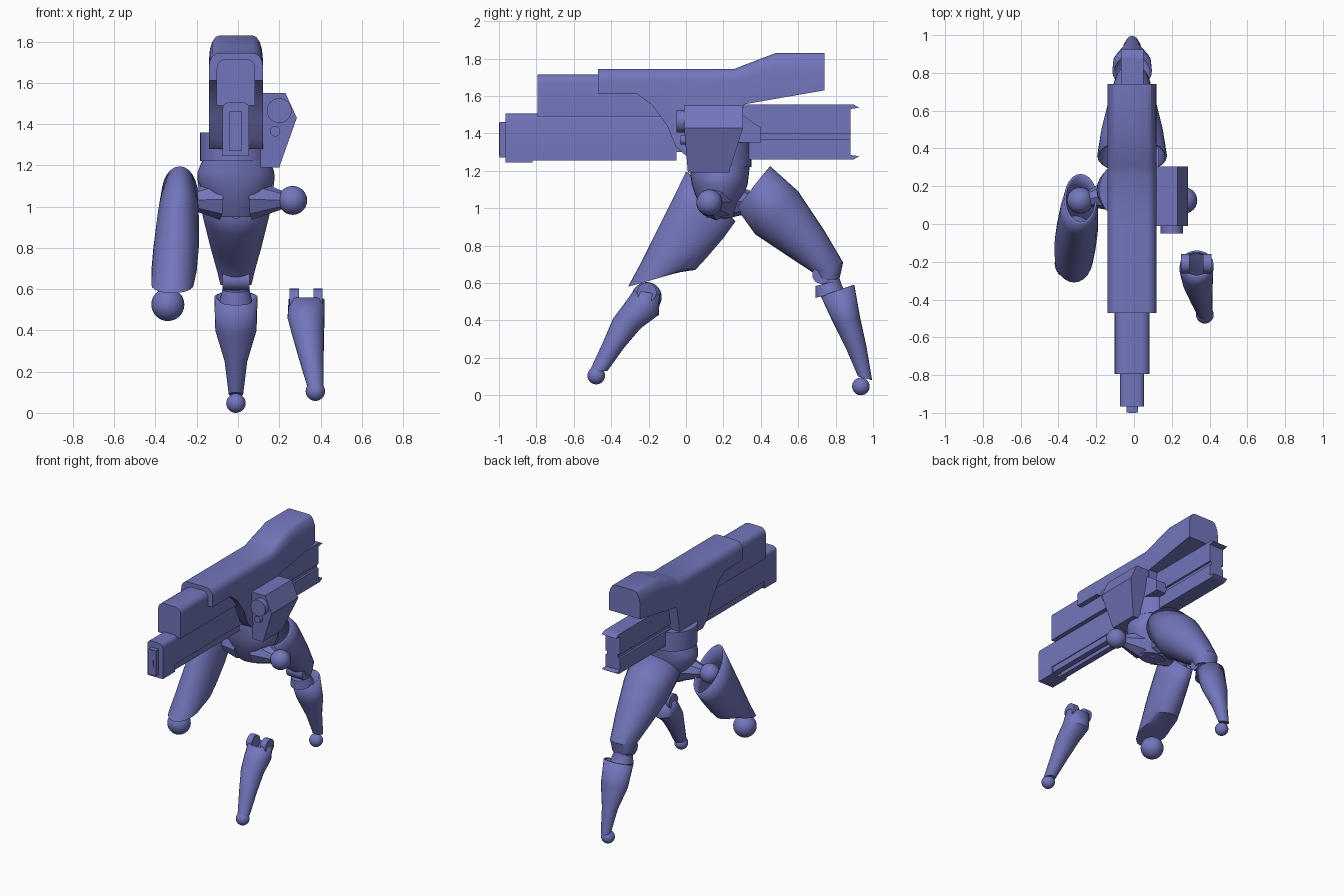
import bpy, bmesh, math
from mathutils import Vector

if "Cube" in bpy.data.objects:
    bpy.data.objects.remove(bpy.data.objects["Cube"])

blue = bpy.data.materials.new("slate_blue")
blue.use_nodes = True
blue.diffuse_color = (0.17, 0.18, 0.50, 1)
blue.node_tree.nodes["Principled BSDF"].inputs["Base Color"].default_value = blue.diffuse_color
CX = -0.01  # plane of symmetry of the body


def finish(name, bm, shell=0):
    bmesh.ops.recalc_face_normals(bm, faces=bm.faces)
    mesh = bpy.data.meshes.new(name)
    bm.to_mesh(mesh)
    bm.free()
    mesh.materials.append(blue)
    ob = bpy.data.objects.new(name, mesh)
    bpy.context.collection.objects.link(ob)
    bpy.ops.object.select_all(action='DESELECT')
    ob.select_set(True)
    bpy.context.view_layer.objects.active = ob
    bpy.ops.object.shade_smooth_by_angle(angle=math.radians(32))
    if shell:
        mod = ob.modifiers.new("thickness", 'SOLIDIFY')
        mod.thickness = shell
        mod.offset = -1
    return ob


def loft(name, rings, cap_start=True, cap_end=True, shell=0):
    bm = bmesh.new()
    loops = [[bm.verts.new(p) for p in ring] for ring in rings]
    n = len(loops[0])
    for a, b in zip(loops, loops[1:]):
        for i in range(n):
            j = (i + 1) % n
            bm.faces.new((a[i], a[j], b[j], b[i]))
    if cap_start:
        bm.faces.new(loops[0])
    if cap_end:
        bm.faces.new(loops[-1])
    return finish(name, bm, shell)


def limb(name, sections, shell=0.012):
    """Tapered shell: each section has front (y, z), back (y, z), min x, max x."""
    rings = []
    for front, back, x0, x1 in sections:
        f, b = Vector((0, *front)), Vector((0, *back))
        ring = []
        for i in range(24):
            a = math.tau * i / 24
            p = (f + b) / 2 + (b - f) / 2 * math.cos(a)
            p.x = (x0 + x1) / 2 + (x1 - x0) / 2 * math.sin(a)
            ring.append(p)
        rings.append(ring)
    return loft(name, rings, False, True, shell)


def rail(name, half, z0, z1, y0, y1, r=0, x=CX):
    """Long block with rounded upper edges."""
    bm = bmesh.new()
    bmesh.ops.create_cube(bm, size=1)
    for v in bm.verts:
        v.co = (x + v.co.x * 2 * half, (y0 + y1) / 2 + v.co.y * (y1 - y0),
                (z0 + z1) / 2 + v.co.z * (z1 - z0))
    if r:
        top = [e for e in bm.edges if all(v.co.z > z1 - 1e-4 for v in e.verts)
               and abs(e.verts[0].co.x - e.verts[1].co.x) < 1e-4]
        bmesh.ops.bevel(bm, geom=top, offset=r, segments=4, profile=0.5, affect='EDGES')
    return finish(name, bm)


def ball(name, pos, r):
    bm = bmesh.new()
    bmesh.ops.create_uvsphere(bm, u_segments=24, v_segments=14, radius=r)
    bmesh.ops.translate(bm, verts=bm.verts, vec=pos)
    return finish(name, bm)


def rod(name, a, b, r0, r1, sides=24):
    a, b = Vector(a), Vector(b)
    bm = bmesh.new()
    bmesh.ops.create_cone(bm, cap_ends=True, segments=sides, radius1=r0, radius2=r1,
                          depth=(b - a).length)
    bmesh.ops.transform(bm, verts=bm.verts,
                        matrix=(b - a).to_track_quat('Z', 'Y').to_matrix().to_4x4())
    bmesh.ops.translate(bm, verts=bm.verts, vec=(a + b) / 2)
    return finish(name, bm)


def extrude_y(name, outline, y0, y1):
    return loft(name, [[(x, y, z) for x, z in outline] for y in (y0, y1)])


# Gun: barrel, keel, muzzle
rail("upper_barrel", 0.093, 1.49, 1.715, -0.795, 0.1, 0.045)
rail("lower_barrel", 0.064, 1.30, 1.505, -0.965, 0.1, 0.03)
rail("muzzle_block", 0.064, 1.245, 1.32, -0.965, -0.82)
for s in (-1, 1):
    rail("keel_rail", 0.022, 1.255, 1.31, -0.83, -0.05, x=CX + s * 0.036)
rail("muzzle_tip", 0.03, 1.27, 1.46, -0.998, -0.95)
half_glass = [(0.02, 1.455), (0.02, 1.41), (0.009, 1.385), (0.009, 1.35), (0.02, 1.325), (0.02, 1.28)]
extrude_y("muzzle_plate", [(CX + x, z) for x, z in half_glass]
          + [(CX - x, z) for x, z in reversed(half_glass)], -1.0, -0.99)

# Gun: rear housing with side grooves and flared end lips
side = [(0.06, 1.26), (0.06, 1.37), (0.045, 1.37), (0.045, 1.40), (0.06, 1.40), (0.06, 1.555)]
extrude_y("rear_housing", [(CX + x, z) for x, z in side]
          + [(CX - x, z) for x, z in reversed(side)], 0.1, 0.88)
for z, d in ((1.555, -1), (1.26, 1)):
    loft("end_lip", [[(CX + s * 0.06, y, z + h) for y, h in
                      ((0.84, 0), (0.895, 0), (0.925, -d * 0.002 + d * 0.02), (0.875, d * 0.025))]
                     for s in (-1, 1)])

# Gun: top cover, swept down to the waist (y, bottom, top, corner drop)
stations = [(-0.47, 1.61, 1.745, .06), (-0.26, 1.61, 1.745, .06), (-0.18, 1.55, 1.745, .06),
            (-0.10, 1.44, 1.745, .06), (-0.055, 1.33, 1.745, .06), (0.0, 1.28, 1.745, .06),
            (0.26, 1.28, 1.745, .06), (0.31, 1.555, 1.765, .07), (0.48, 1.585, 1.83, .11),
            (0.74, 1.63, 1.83, .11)]
rings = []
for y, b, t, drop in stations:
    half = [(0.13, b)] + [(0.08 + 0.05 * math.cos(a), t - drop + drop * math.sin(a))
                          for a in (i * math.pi / 8 for i in range(5))]
    rings.append([(CX + x, y, z) for x, z in half] + [(CX - x, y, z) for x, z in reversed(half)])
loft("top_cover", rings)

# Waist and pelvis, turned about the vertical (z, half width, half depth)
rows = [(0.95, .10, .07), (1.0, .12, .10), (1.07, .16, .13), (1.13, .188, .15), (1.17, .185, .155),
        (1.22, .165, .16)]
loft("pelvis", [[(CX + w * math.cos(i * math.tau / 32), 0.18 + d * math.sin(i * math.tau / 32), z)
                 for i in range(32)] for z, w, d in rows])
rod("waist_collar", (CX - .005, 0.18, 1.22), (CX - .005, 0.18, 1.36), 0.17, 0.17, 32)

# Sensor pod
pod = extrude_y("sensor_pod", [(.11, 1.55), (.23, 1.55), (.285, 1.43), (.20, 1.19), (.11, 1.19)],
                -0.01, 0.305)
for v in pod.data.vertices:  # raked lower rear and front edges
    if v.co.z < 1.25:
        v.co.y = 0.23 if v.co.y > 0.1 else 0.01
rod("main_lens", (0.20, -0.05, 1.465), (0.20, 0.02, 1.465), 0.06, 0.06)
rod("small_lens", (0.18, -0.03, 1.365), (0.18, 0.02, 1.365), 0.025, 0.025)
loft("pod_bracket", [[(x, y, z) for y, z in ((.25, 1.52), (.30, 1.50), (.40, 1.43), (.40, 1.35), (.25, 1.35))]
                     for x in (0.04, 0.13)])

# Hips
for s, label in ((-1, "right"), (1, "left")):
    hip = (CX + s * 0.275, 0.125, 1.03)
    rod(label + "_hip_arm", (CX + s * 0.08, 0.16, 1.035), hip, 0.10, 0.025, 8)
    rod(label + "_hip_cuff", (CX + s * 0.14, 0.145, 1.03), (CX + s * 0.20, 0.135, 1.03), 0.065, 0.045, 8)
    ball(label + "_hip_ball", hip, 0.07)
rod("rear_hip_arm", (CX, 0.2, 1.04), (CX, 0.38, 1.03), 0.10, 0.05, 8)
ball("rear_hip_ball", (CX, 0.38, 1.03), 0.07)

# Right front thigh and knee
limb("right_thigh", [((0.0, 1.195), (0.265, 0.93), -.37, -.195),
                     ((-0.06, 1.07), (0.20, 0.84), -.39, -.19),
                     ((-0.16, 0.87), (0.11, 0.735), -.41, -.19),
                     ((-0.24, 0.71), (0.05, 0.67), -.42, -.20),
                     ((-0.31, 0.58), (-0.03, 0.66), -.42, -.215)])
ball("right_knee_ball", (-0.34, -0.21, 0.525), 0.08)

# Left front shin, knee prongs and foot
limb("left_shin", [((-0.28, 0.56), (-0.14, 0.54), .245, .42),
                   ((-0.33, 0.49), (-0.145, 0.43), .24, .42),
                   ((-0.39, 0.41), (-0.24, 0.36), .26, .417),
                   ((-0.45, 0.27), (-0.33, 0.255), .295, .415),
                   ((-0.515, 0.13), (-0.42, 0.13), .335, .415)])
for x in (0.25, 0.365):
    rod("left_knee_prong", (x, -0.21, 0.55), (x + 0.045, -0.21, 0.55), 0.052, 0.052)
ball("left_foot_ball", (0.375, -0.48, 0.105), 0.047)


def rear(name, rows):
    return limb(name, [(f, b, CX - w, CX + w) for f, b, w in rows])


# Rear leg
rear("rear_thigh", [((.27, 1.0), (.45, 1.225), .185), ((.37, .86), (.60, 1.09), .165),
                    ((.55, .74), (.74, .88), .125), ((.68, .655), (.84, .71), .09),
                    ((.70, .62), (.82, .62), .075)])
rod("rear_knee", (CX - .065, .725, .645), (CX + .065, .725, .645), 0.05, 0.05)
rod("rear_knee_ring", (CX, .755, .60), (CX, .77, .54), 0.065, 0.08)
rod("rear_knee_link", (CX, .77, .62), (CX, .84, .42), 0.05, 0.045)
rear("rear_shin", [((.72, .53), (.90, .59), .105), ((.79, .38), (.93, .42), .10),
                   ((.86, .24), (.965, .26), .055), ((.92, .10), (.995, .08), .035)])
ball("rear_foot_ball", (CX, 0.935, 0.047), 0.047)
